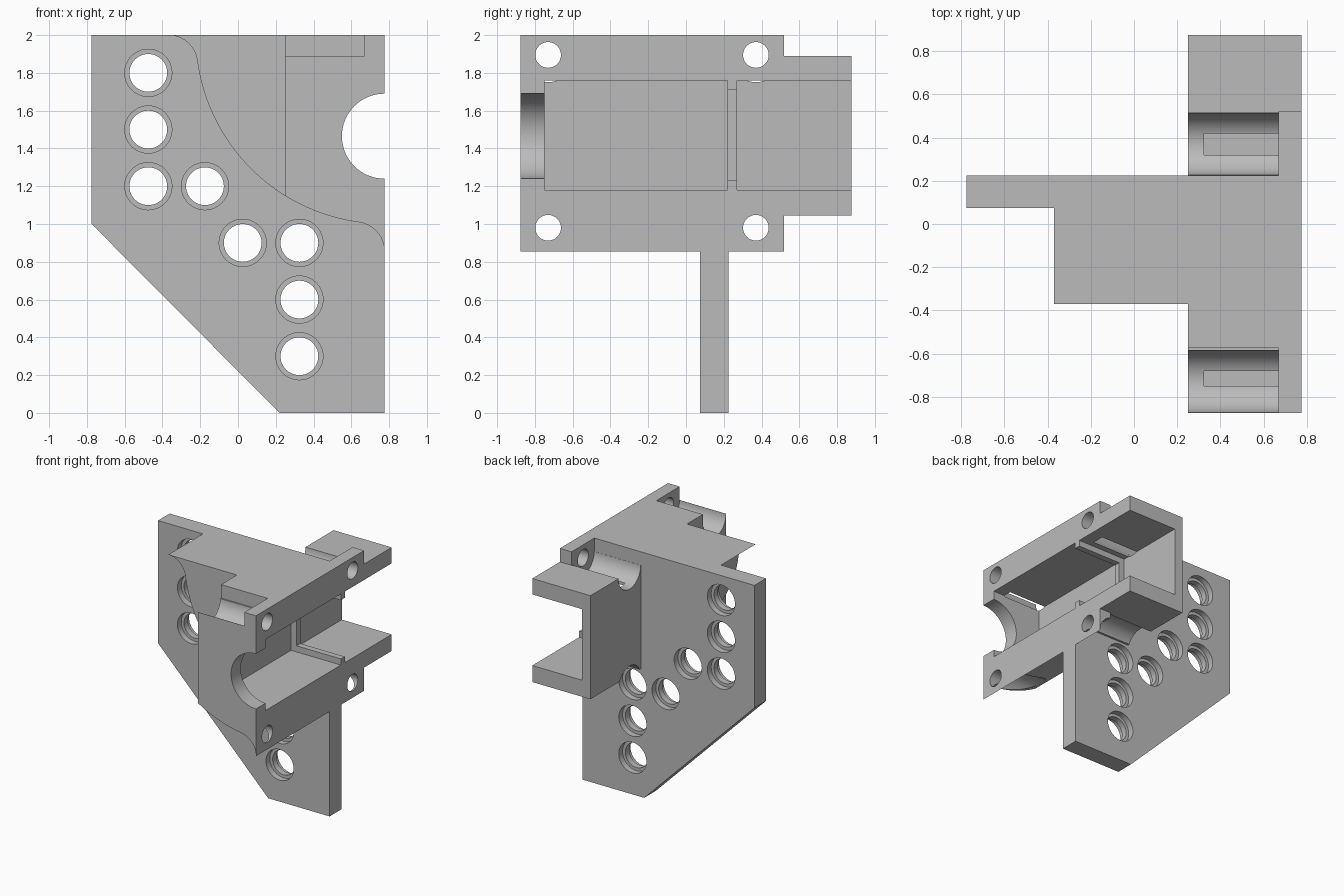
import bpy, bmesh, math
from mathutils import Vector

if "Cube" in bpy.data.objects:
    bpy.data.objects.remove(bpy.data.objects["Cube"])

grey = bpy.data.materials.new("plain grey")
grey.use_nodes = True
COLOUR = (0.5, 0.5, 0.5, 1)
grey.diffuse_color = COLOUR
grey.node_tree.nodes["Principled BSDF"].inputs["Base Color"].default_value = COLOUR


def prism(name, outline, axis, start, end):
    """Extrude an outline along x (outline in y, z) or y (outline in x, z)."""
    bm = bmesh.new()
    if axis == "y":
        verts = [bm.verts.new((a, start, b)) for a, b in outline]
        step = Vector((0, end - start, 0))
    else:
        verts = [bm.verts.new((start, a, b)) for a, b in outline]
        step = Vector((end - start, 0, 0))
    face = bm.faces.new(verts)
    grown = bmesh.ops.extrude_face_region(bm, geom=[face], use_keep_orig=True)["geom"]
    bmesh.ops.translate(bm, vec=step, verts=[v for v in grown if isinstance(v, bmesh.types.BMVert)])
    bmesh.ops.recalc_face_normals(bm, faces=bm.faces)
    mesh = bpy.data.meshes.new(name)
    bm.to_mesh(mesh)
    bm.free()
    mesh.materials.append(grey)
    obj = bpy.data.objects.new(name, mesh)
    bpy.context.collection.objects.link(obj)
    return obj


def box(name, x, y, z):
    return prism(name, [(x[0], z[0]), (x[1], z[0]), (x[1], z[1]), (x[0], z[1])], "y", *y)


def rod(name, a, b, radius, axis, start, end, sides=48):
    turn = [2 * math.pi * i / sides for i in range(sides)]
    return prism(name, [(a + radius * math.cos(t), b + radius * math.sin(t)) for t in turn],
                 axis, start, end)


def combine(target, other, operation):
    mod = target.modifiers.new(operation, "BOOLEAN")
    mod.operation, mod.solver, mod.object = operation, "EXACT", other
    bpy.context.view_layer.objects.active = target
    bpy.ops.object.modifier_apply(modifier=mod.name)
    bpy.data.objects.remove(other)


# Sweeping lower edge: large hollow arc blended by a small round at each end
SIDE, TOP, BIG, SMALL = 0.775, 2.0, 1.0, 0.155
REACH = math.sqrt((BIG + SMALL) ** 2 - SMALL ** 2)
tilt = math.asin(SMALL / (BIG + SMALL))


def arc(cx, cz, radius, t0, t1, steps):
    angles = [t0 + (t1 - t0) * i / steps for i in range(steps + 1)]
    return [(cx + radius * math.cos(t), cz + radius * math.sin(t)) for t in angles]


quarter = math.pi / 2
sweep = (arc(SIDE - REACH, TOP - SMALL, SMALL, quarter, tilt, 12)
         + arc(SIDE, TOP, BIG, math.pi + tilt, 3 * quarter - tilt, 48)[1:-1]
         + arc(SIDE - SMALL, TOP - REACH, SMALL, quarter - tilt, 0, 12))


def swept_outline(x_min):
    """Area above the sweep and right of x_min."""
    for (x0, z0), (x1, z1) in zip(sweep, sweep[1:]):
        if x0 <= x_min < x1:
            cut = (x_min, z0 + (z1 - z0) * (x_min - x0) / (x1 - x0))
            break
    return [(x_min, TOP), cut] + [p for p in sweep if p[0] > x_min + 0.001] + [(SIDE, TOP)]


# Mounting plate
bracket = prism("bracket", [(-SIDE, TOP), (-SIDE, 1.0), (0.22, 0), (SIDE, 0), (SIDE, TOP)],
                "y", 0.075, 0.225)

# Gusset, housing, rear housing and side flange
combine(bracket, prism("gusset", sweep + [(SIDE, TOP)], "y", -0.37, 0.15), "UNION")
combine(bracket, prism("housing", swept_outline(0.25), "y", -0.875, 0.15), "UNION")
combine(bracket, box("rear_housing", (0.25, SIDE), (0.15, 0.875), (1.045, 1.89)), "UNION")
combine(bracket, prism("flange", swept_outline(0.67), "y", 0.15, 0.52), "UNION")

# Side pocket with a thin raised rib, and the round shaft opening
cutters = [
    box("front_pocket", (0.325, 1), (-0.75, 0.22), (1.18, 1.76)),
    box("rib_opening", (0.375, 1), (0.2, 0.29), (1.23, 1.71)),
    box("rear_pocket", (0.325, 1), (0.27, 1), (1.18, 1.76)),
    rod("shaft_opening", SIDE, 1.465, 0.225, "y", -1, -0.7, 64),
    box("screw_access", (0.2, 0.67), (-1, -0.575), (1.89, 2.1)),
]

# Flange screw holes with wide head channels behind them
for y in (-0.73, 0.37):
    for z in (0.98, 1.895):
        cutters.append(rod("head_channel", y, z, 0.144, "x", 0.2, 0.67))
        cutters.append(rod("screw_hole", y, z, 0.068, "x", 0.6, 1))

# Plate holes, recessed on both faces
for x, z in [(-0.475, 1.8), (-0.475, 1.5), (-0.475, 1.2), (-0.175, 1.2),
             (0.025, 0.9), (0.325, 0.9), (0.325, 0.6), (0.325, 0.3)]:
    cutters.append(rod("plate_hole", x, z, 0.1, "y", 0, 0.3))
    cutters.append(rod("front_recess", x, z, 0.125, "y", 0, 0.125))
    cutters.append(rod("back_recess", x, z, 0.125, "y", 0.175, 0.3))

for cutter in cutters:
    combine(bracket, cutter, "DIFFERENCE")

bpy.ops.object.select_all(action="DESELECT")
bracket.select_set(True)
bpy.context.view_layer.objects.active = bracket
bpy.ops.object.shade_smooth_by_angle(angle=math.radians(30))
